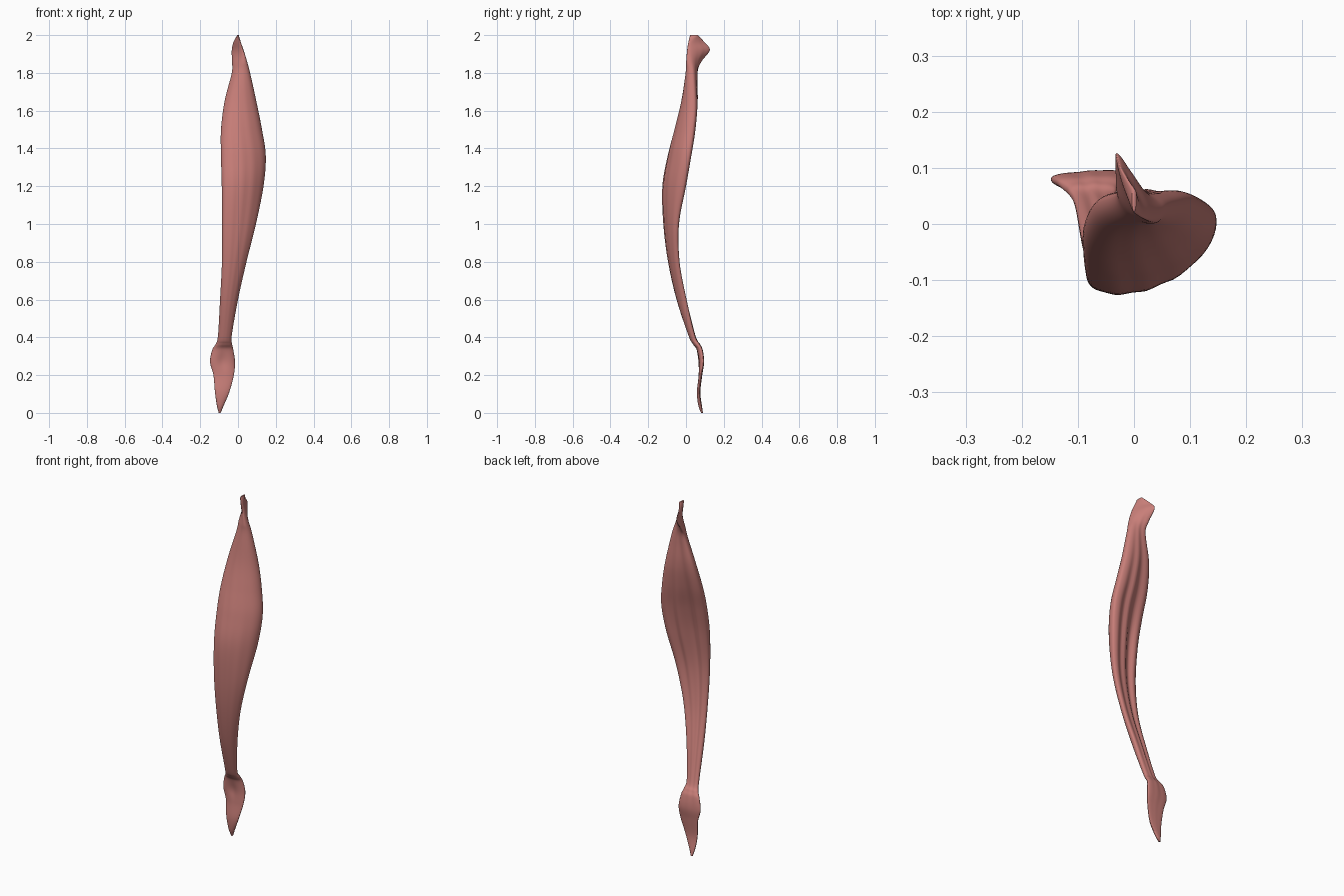
import bpy
import bmesh
import math

RING = 56       # points around each cross-section
STEPS = 8       # rings between neighbouring stations

# Stations from bottom to top: height, right edge, left edge, front, back, skew
STATIONS = [
    (0.0, -.102, -.092, .08, .09, 0),
    (.04, -.112, -.075, .065, .084, 0),
    (.11, -.122, -.046, .058, .076, 0),
    (.2, -.13, -.022, .067, .086, .1),
    (.27, -.148, -.016, .066, .096, .2),
    (.335, -.136, -.025, .056, .088, .1),
    (.365, -.118, -.031, .036, .074, 0),
    (.41, -.106, -.033, .013, .05, 0),
    (.6, -.095, 0, -.05, .003, .2),
    (.8, -.085, .045, -.095, -.034, .4),
    (1, -.084, .095, -.12, -.037, .5),
    (1.2, -.086, .135, -.125, 0, .5),
    (1.36, -.09, .147, -.097, .028, .45),
    (1.5, -.09, .127, -.061, .05, .3),
    (1.65, -.071, .097, -.025, .062, .1),
    (1.8, -.033, .064, -.002, .061, -.2),
    (1.86, -.032, .048, .001, .082, -.7),
    (1.92, -.033, .03, .006, .126, -1.5),
    (1.96, -.025, .016, .012, .1, -1.5),
    (2, -.004, .004, .022, .062, 0),
]


def blend(a, b, c, d, t):
    """Smooth curve through b and c."""
    return b + t / 2 * (c - a + t * (2*a - 5*b + 4*c - d + t * (3*(b - c) + d - a)))


def resample(stations):
    last = len(stations) - 1
    for i in range(last):
        four = [stations[min(max(i + k, 0), last)] for k in (-1, 0, 1, 2)]
        for s in range(STEPS):
            yield [blend(*vals, s / STEPS) for vals in zip(*four)]
    yield list(stations[last])


def bump(value, centre, width):
    return math.exp(-((value - centre) / width) ** 2)


def section(z, right, left, front, back, skew):
    """Rounded front, hollow grooved back, fitted to the given bounds."""
    belly = bump(z, 1.05, .55)
    dish = bump(z, .27, .05)
    pts = []
    for i in range(RING):
        a = 2 * math.pi * i / RING
        u, v = math.cos(a), math.sin(a)
        if v > 0:
            v = .6 * v ** .7
            v -= v * belly * (.95 * bump(u, -.3, .28) + .5 * bump(u, .4, .22))
        else:
            v += .4 * dish * bump(u, 0, .4)
        # Shallow fibres that drift across the surface
        v += .025 * belly * math.sin(13 * u + 4 * z) * abs(math.sin(a))
        pts.append((u, v + skew * u))
    low = min(p[1] for p in pts)
    high = max(p[1] for p in pts)
    for u, v in pts:
        x = (left + right) / 2 + u * (left - right) / 2
        y = front + (v - low) / (high - low) * (back - front)
        yield x, y, z


# Muscle belly with its upper hook and lower tendon plate
bm = bmesh.new()
rings = [[bm.verts.new(p) for p in section(*st)] for st in resample(STATIONS)]
for lower, upper in zip(rings, rings[1:]):
    for i in range(RING):
        j = (i + 1) % RING
        bm.faces.new((lower[i], lower[j], upper[j], upper[i]))
bm.faces.new(rings[0][::-1])
bm.faces.new(rings[-1])
bmesh.ops.recalc_face_normals(bm, faces=bm.faces)

cube = bpy.data.objects.get("Cube")
if cube:
    bpy.data.objects.remove(cube, do_unlink=True)

mesh = bpy.data.meshes.new("muscle")
bm.to_mesh(mesh)
bm.free()
muscle = bpy.data.objects.new("muscle", mesh)
bpy.context.collection.objects.link(muscle)

# Muscle colour
colour = (.58, .21, .19, 1)
mat = bpy.data.materials.new("muscle_red")
mat.use_nodes = True
mat.diffuse_color = colour
shader = mat.node_tree.nodes["Principled BSDF"]
shader.inputs["Base Color"].default_value = colour
shader.inputs["Roughness"].default_value = .6
mesh.materials.append(mat)

# Smooth shading
bpy.ops.object.select_all(action='DESELECT')
muscle.select_set(True)
bpy.context.view_layer.objects.active = muscle
bpy.ops.object.shade_smooth_by_angle(angle=math.radians(50))
